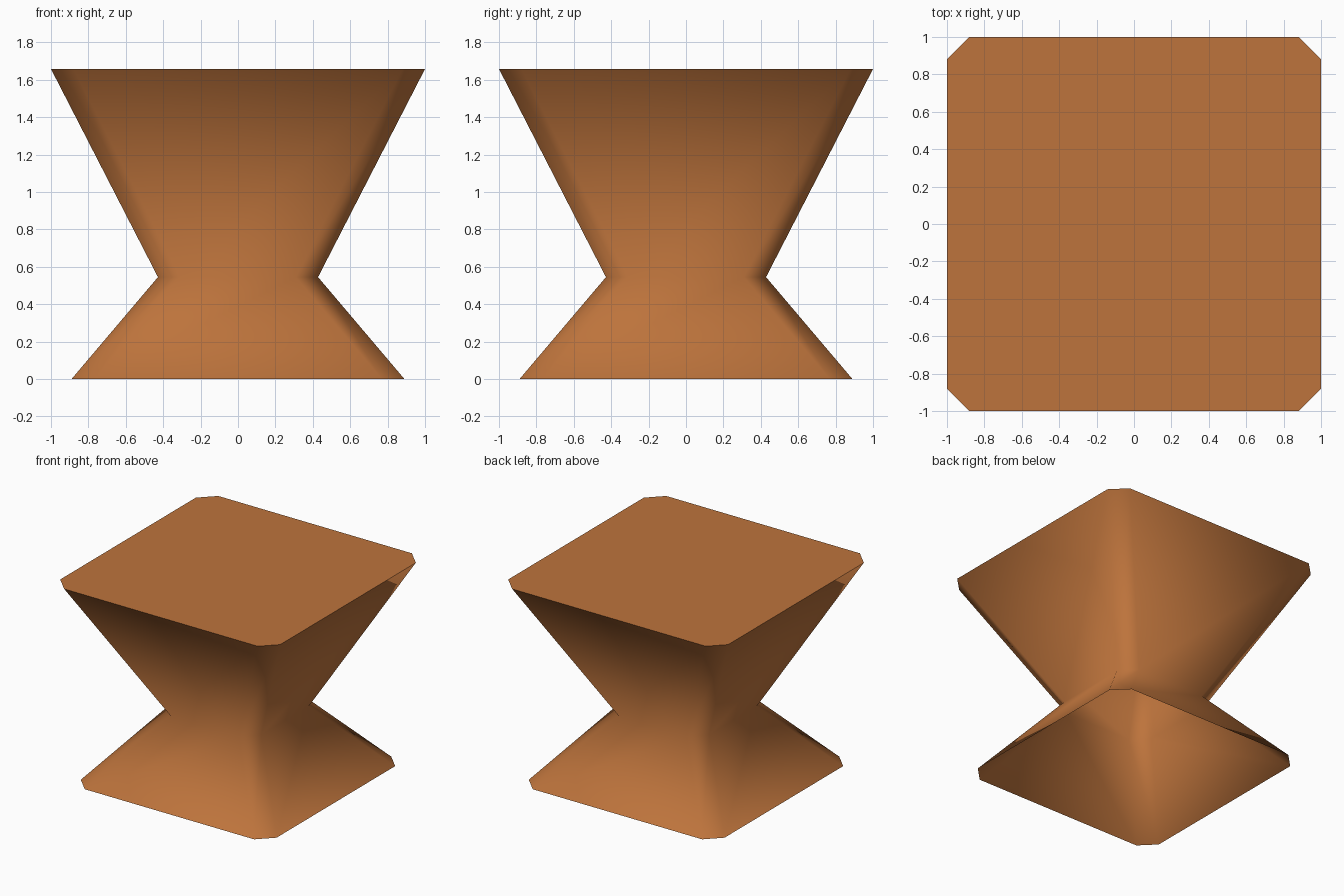
import bpy, bmesh

if "Cube" in bpy.data.objects:
    bpy.data.objects.remove(bpy.data.objects["Cube"])

# material
wood = bpy.data.materials.new("warm brown")
wood.diffuse_color = (0.51, 0.173, 0.045, 1)
wood.use_nodes = True
wood.node_tree.nodes["Principled BSDF"].inputs["Base Color"].default_value = wood.diffuse_color

CUT = 0.12  # corner chamfer
# (height, half width) of each chamfered-square section
sections = [(0, 0.89), (0.545, 0.428), (1.658, 1.0)]


def ring(bm, z, h):
    i = h - CUT
    outline = [(h, -i), (h, i), (i, h), (-i, h), (-h, i), (-h, -i), (-i, -h), (i, -h)]
    return [bm.verts.new((x, y, z)) for x, y in outline]


# pinched stool: hollow shell lofted between sections, open underneath
bm = bmesh.new()
rings = [ring(bm, *s) for s in sections]
for low, high in zip(rings, rings[1:]):
    for k in range(8):
        n = (k + 1) % 8
        bm.faces.new((low[k], low[n], high[n], high[k])).smooth = True

# flat seat with a crisp edge
seat = bm.faces.new(rings[-1])
for e in seat.edges:
    e.smooth = False

mesh = bpy.data.meshes.new("pinched_stool")
bm.to_mesh(mesh)
bm.free()
mesh.materials.append(wood)
bpy.context.collection.objects.link(bpy.data.objects.new("pinched_stool", mesh))
